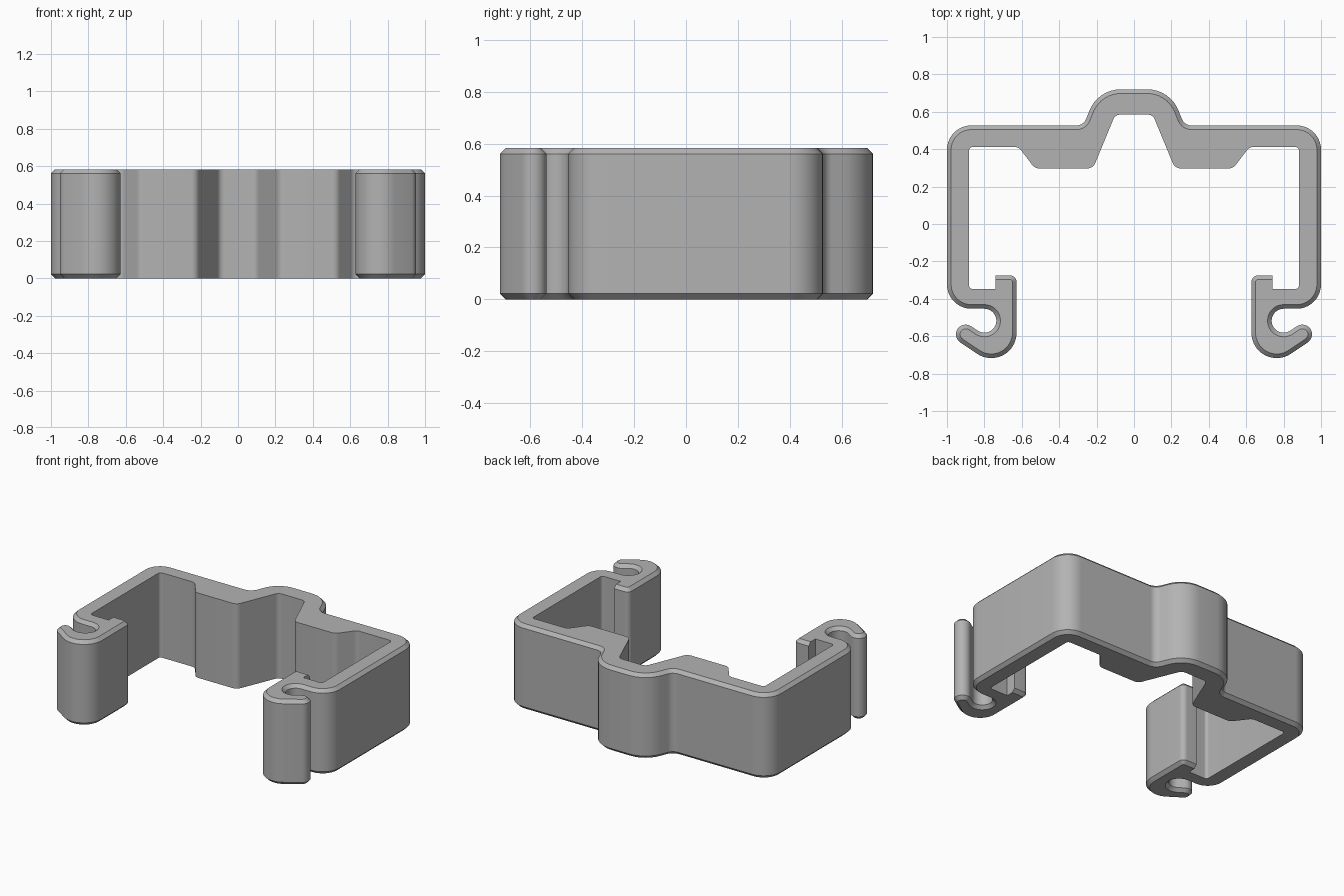
import bpy, bmesh, math
from mathutils import Vector

HEIGHT, CHAMFER = 0.583, 0.022

cube = bpy.data.objects.get("Cube")
if cube:
    bpy.data.objects.remove(cube)


def arc(cx, cy, r, start, end, steps):
    """Points on an arc, angles in degrees."""
    angles = [math.radians(start + (end - start) * i / steps) for i in range(steps + 1)]
    return [(cx + r * math.cos(a), cy + r * math.sin(a), 0) for a in angles]


def fillet(path, closed_ends):
    """Round each (x, y, radius) corner of a path; closed_ends are its outside neighbours."""
    out = []
    full = [closed_ends[0]] + path + [closed_ends[1]]
    for before, (x, y, r), after in zip(full, path, full[2:]):
        p = Vector((x, y))
        if r == 0:
            out.append(p)
            continue
        u = (Vector(before[:2]) - p).normalized()
        v = (Vector(after[:2]) - p).normalized()
        half = u.angle(v) / 2
        centre = p + (u + v).normalized() * r / math.sin(half)
        a = p + u * r / math.tan(half) - centre
        b = p + v * r / math.tan(half) - centre
        turn = a.angle_signed(b)      # clockwise positive
        steps = max(3, round(abs(turn) / math.radians(9)))
        for i in range(steps + 1):
            t = -turn * i / steps
            c, s = math.cos(t), math.sin(t)
            out.append(centre + Vector((a.x * c - a.y * s, a.x * s + a.y * c)))
    return out


# Inside of the clip, from the centre of the back to the catch
inner = [(0.1, 0.585, 0.04), (0.219, 0.297, 0.045), (0.53, 0.297, 0.045),
         (0.617, 0.412, 0.045), (0.882, 0.412, 0.02), (0.882, -0.347, 0.02),
         (0.74, -0.347, 0)]
# Catch, hook, outer wall and raised back
outer = [(0.74, -0.275, 0), (0.628, -0.275, 0.035)]
outer += arc(0.763, -0.582, 0.135, 180, 304, 16)      # hook underside
outer += arc(0.9, -0.59, 0.052, -56, 124, 14)         # hook tip
outer += arc(0.8, -0.517, 0.064, -56, -270, 20)       # hook cavity
outer += [(1, -0.453, 0.13), (1, 0.527, 0.13), (0.27, 0.527, 0.055), (0.193, 0.72, 0.18)]

inside = fillet(inner, [(0, 0.585), outer[0]])
outside = fillet(outer, [inner[-1], (0, 0.72)])
side = [(p, False) for p in inside] + [(p, True) for p in outside]
outline = side + [(Vector((-p.x, p.y)), f) for p, f in reversed(side)]

# Only the outside edges are chamfered
count = len(outline)
points = [p for p, f in outline]
normals, depths = [], []
for i in range(count):
    j = (i + 1) % count
    d = (points[j] - points[i]).normalized()
    normals.append(Vector((-d.y, d.x)))
    depths.append(CHAMFER if outline[i][1] and outline[j][1] else 0)


def inset(i):
    """Shift a corner to where its two offset edges meet."""
    n, m, a, b = normals[i - 1], normals[i], depths[i - 1], depths[i]
    det = n.x * m.y - n.y * m.x
    if abs(det) < 0.001:
        return points[i] + m * b
    return points[i] + Vector(((a * m.y - b * n.y) / det, (b * n.x - a * m.x) / det))


# Extrude the section through four levels
narrow = [inset(i) for i in range(count)]
bm = bmesh.new()
levels = [(narrow, 0), (points, CHAMFER), (points, HEIGHT - CHAMFER), (narrow, HEIGHT)]
rings = [[bm.verts.new((p.x, p.y, z)) for p in ring] for ring, z in levels]
for low, high in zip(rings, rings[1:]):
    for i in range(count):
        j = (i + 1) % count
        bm.faces.new((low[i], low[j], high[j], high[i]))
bm.faces.new(rings[-1])
bm.faces.new(rings[0][::-1])
bmesh.ops.recalc_face_normals(bm, faces=bm.faces[:])

mesh = bpy.data.meshes.new("clip_bracket")
bm.to_mesh(mesh)
bm.free()
clip = bpy.data.objects.new("clip_bracket", mesh)
bpy.context.collection.objects.link(clip)

grey = bpy.data.materials.new("mid_grey")
grey.use_nodes = True
colour = (0.45, 0.45, 0.45, 1)
grey.diffuse_color = colour
grey.node_tree.nodes["Principled BSDF"].inputs["Base Color"].default_value = colour
mesh.materials.append(grey)

bpy.ops.object.select_all(action='DESELECT')
clip.select_set(True)
bpy.context.view_layer.objects.active = clip
bpy.ops.object.shade_smooth_by_angle(angle=math.radians(30))
